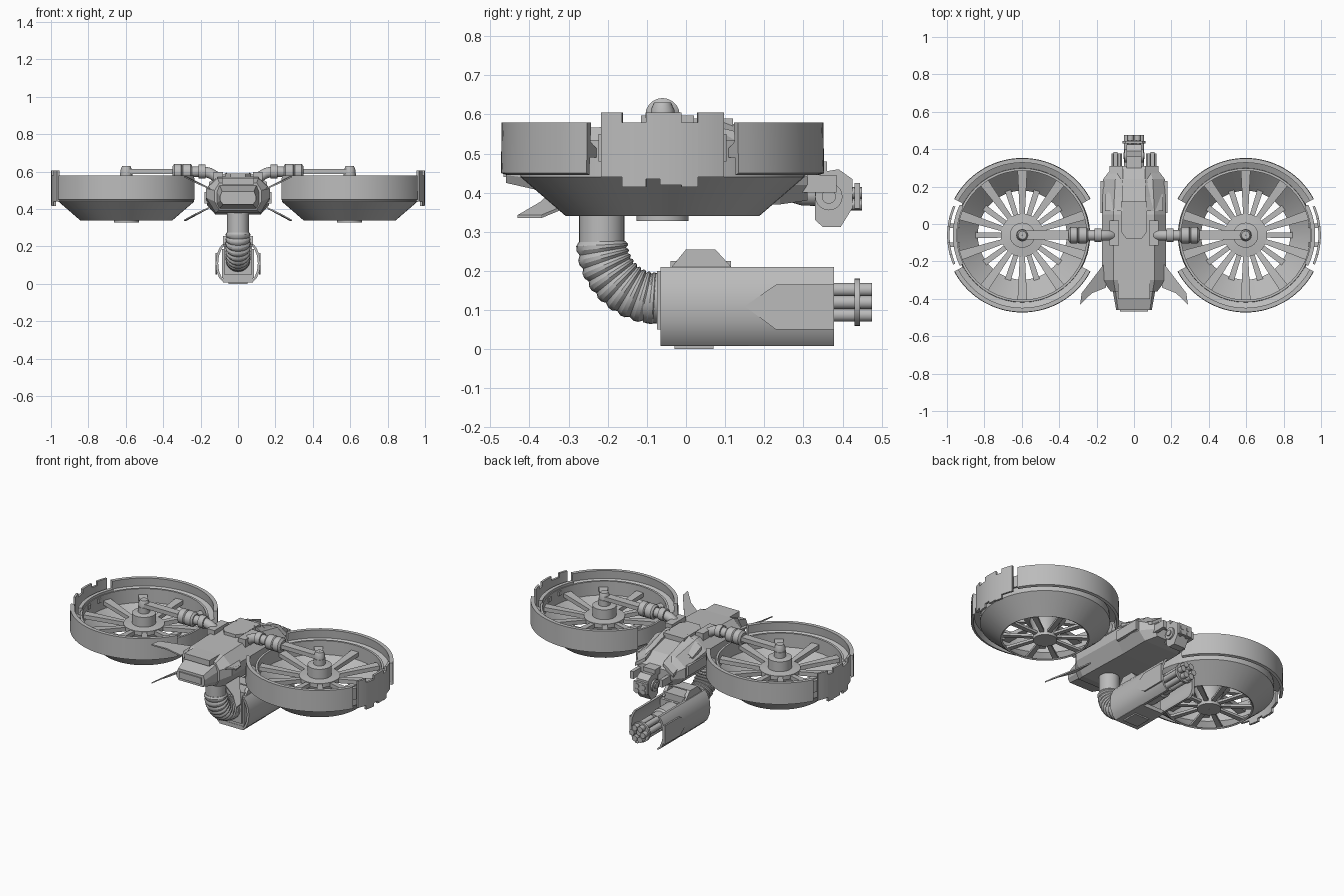
import bpy, bmesh
from math import sin, cos, pi, radians
from mathutils import Vector

old = bpy.data.objects.get("Cube")
if old:
    bpy.data.objects.remove(old)


def material(name, value):
    m = bpy.data.materials.new(name)
    m.use_nodes = True
    col = (value, value, value, 1)
    m.diffuse_color = col
    m.node_tree.nodes["Principled BSDF"].inputs["Base Color"].default_value = col
    return m


GREY = material("hull grey", 0.5)


def finish(name, bm, smooth=True):
    bmesh.ops.recalc_face_normals(bm, faces=bm.faces)
    me = bpy.data.meshes.new(name)
    bm.to_mesh(me)
    bm.free()
    ob = bpy.data.objects.new(name, me)
    bpy.context.collection.objects.link(ob)
    me.materials.append(GREY)
    if smooth:
        bpy.ops.object.select_all(action="DESELECT")
        ob.select_set(True)
        bpy.context.view_layer.objects.active = ob
        bpy.ops.object.shade_smooth_by_angle(angle=radians(30))
    return ob


def loft(name, rings, closed=False, smooth=True):
    """Skin a list of equal closed rings; cap the ends unless closed."""
    bm = bmesh.new()
    vs = [[bm.verts.new(p) for p in r] for r in rings]
    n = len(vs[0])
    for i in range(len(vs) if closed else len(vs) - 1):
        a, b = vs[i], vs[(i + 1) % len(vs)]
        for j in range(n):
            bm.faces.new((a[j], a[(j + 1) % n], b[(j + 1) % n], b[j]))
    if not closed:
        bm.faces.new(vs[0])
        bm.faces.new(vs[-1])
    return finish(name, bm, smooth)


def sweep(name, profile, centre, start=0, end=360, segs=48):
    """Turn an (r, z) profile about a vertical axis, fully or in part."""
    full = end - start >= 360
    rings = []
    for i in range(segs if full else segs + 1):
        a = radians(start + (end - start) * i / segs)
        rings.append([(centre[0] + r * cos(a), centre[1] + r * sin(a), z) for r, z in profile])
    return loft(name, rings, full)


def tube(name, points, radii, segs=20):
    """Round tube through points with a radius at each point."""
    pts = [Vector(p) for p in points]
    rings = []
    for i, p in enumerate(pts):
        d = (pts[min(i + 1, len(pts) - 1)] - pts[max(i - 1, 0)]).normalized()
        u = Vector((1, 0, 0)) if abs(d.x) < 0.01 else Vector((0, 1, 0))
        v = d.cross(u)
        rings.append([p + radii[i] * (u * cos(t) + v * sin(t))
                      for t in (2 * pi * k / segs for k in range(segs))])
    return loft(name, rings)


def prism(name, points, offset):
    """Extrude a polygon along an offset."""
    o = Vector(offset)
    return loft(name, [[Vector(p) for p in points], [Vector(p) + o for p in points]], smooth=False)


def box(name, x0, x1, y0, y1, z0, z1):
    return prism(name, [(x0, y0, z0), (x1, y0, z0), (x1, y1, z0), (x0, y1, z0)], (0, 0, z1 - z0))


def hull(name, sections):
    """Eight-sided hull: y, top half width, top z, side half width, high z, low z, bottom half width, bottom z."""
    rings = []
    for y, ht, zt, hm, zh, zl, hb, zb in sections:
        half = [(ht, zt), (hm, zh), (hm, zl), (hb, zb)]
        rings.append([(x, y, z) for x, z in half] + [(-x, y, z) for x, z in reversed(half)])
    return loft(name, rings, smooth=False)


# Fuselage and nose
hull("fuselage", [(-.36, .10, .54, .125, .50, .44, .10, .395), (-.30, .11, .565, .17, .51, .46, .12, .38),
                  (.05, .11, .575, .17, .51, .45, .12, .37), (.24, .10, .53, .165, .48, .42, .12, .37),
                  (.31, .08, .47, .11, .45, .42, .09, .38)])
hull("nose", [(-.46, .085, .495, .095, .47, .445, .08, .425), (-.35, .10, .53, .115, .49, .43, .10, .40)])
box("nose_window", -.075, .075, -.467, -.458, .44, .48)
box("nose_roof", -.085, .085, -.40, -.30, .53, .565)
prism("spine_fairing", [(-.07, .12, .56), (-.07, -.04, .56), (-.04, -.08, .56), (.04, -.08, .56),
                        (.07, -.04, .56), (.07, .12, .56)], (0, 0, .03))

# Rotors, arms, fins and rear armour on both sides
YC = -.06
for s, side in ((1, "left"), (-1, "right")):
    c = (s * .597, YC)
    sweep(side + "_duct", [(.345, .535), (.358, .535), (.363, .44), (.247, .34), (.238, .345), (.345, .45)], c)
    # Thin guard walls joined to the duct by an inner ledge
    shell = [(.388, .58), (.411, .58), (.413, .45), (.398, .445), (.395, .49), (.353, .49), (.353, .51), (.392, .53)]
    sweep(side + "_front_guard", shell, c, 208, 332, 30)
    sweep(side + "_rear_guard", shell, c, 28, 152, 30)

    # Notched outer plate, made from slices of an arc, with its bracket
    mid = 0 if s > 0 else 180
    for k, (a, b, z0, z1) in enumerate([(-23, -15, .44, .605), (-15, -6, .415, .58), (-6, -1, .435, .605),
                                        (-1, 7, .42, .605), (7, 13, .415, .58), (13, 23, .44, .605)]):
        lo, hi = (a, b) if s > 0 else (-b, -a)
        sweep(f"{side}_side_plate_{k}", [(.389, z0), (.402, z0), (.402, z1), (.389, z1)],
              c, mid + lo, mid + hi, 4)
    sweep(side + "_plate_bracket", [(.35, .48), (.372, .48), (.372, .55), (.35, .55)], c, mid - 26, mid + 26, 10)
    for y in (YC - .05, YC + .05):
        box(side + "_plate_strut", *sorted((s * .93, s * .99)), y - .012, y + .012, .50, .525)

    # Hub with a wide disc below its drum
    sweep(side + "_hub", [(.001, .328), (.067, .328), (.067, .40), (.085, .45), (.115, .46), (.115, .485),
                          (.067, .49), (.067, .55), (.033, .555), (.033, .59), (.001, .59)], c, segs=32)
    # Lower stator spokes alternate with deep upper spokes
    for k in range(20):
        a = radians(18 * k)
        u, v, o = Vector((cos(a), sin(a), 0)), Vector((-sin(a), cos(a), 0)), Vector((*c, 0))
        r0, r1, w0, w1, z0, z1, depth = ((.10, .352, .013, .026, .455, .475, .025) if k % 2
                                         else (.06, .25, .012, .016, .345, .345, .015))
        prism(f"{side}_spoke_{k}", [o + u * r + v * w + Vector((0, 0, z)) for r, w, z in
                                    ((r0, w0, z0), (r1, w1, z1), (r1, -w1, z1), (r0, -w0, z0))], (0, 0, depth))

    # Support arm running in to the fuselage
    sweep(side + "_arm_cap", [(.001, .585), (.03, .585), (.03, .612), (.022, .63), (.001, .63)], c, segs=20)
    box(side + "_arm", *sorted((s * .33, s * .6)), YC - .024, YC + .024, .588, .613)
    tube(side + "_arm_joint", [(s * x, YC, .598) for x in (.245, .255, .295, .30, .305, .34, .35)],
         [.034, .044, .044, .038, .044, .044, .03])
    tube(side + "_arm_pipe", [(s * .25, YC, .598), (s * .19, YC, .602), (s * .15, YC, .592),
                              (s * .12, YC, .575), (s * .10, YC, .55)], [.028] * 5)
    tube(side + "_arm_collar", [(s * .175, YC, .60), (s * .21, YC, .60)], [.037] * 2)
    box(side + "_arm_mount", *sorted((s * .08, s * .13)), -.115, .02, .54, .597)

    # Crossed fins beside the nose
    for label, z0, z1 in (("upper", .505, .57), ("lower", .405, .335)):
        prism(f"{side}_{label}_fin", [(s * .15, -.20, z0), (s * .15, -.34, z0), (s * .225, -.37, (z0 + z1) / 2),
                                     (s * .288, -.43, z1), (s * .28, -.37, z1)], (0, 0, .008))

    # Overlapping rear armour and prongs
    for k in range(3):
        y = .07 + .075 * k
        z = .555 - .025 * k
        x = .155 - .012 * k
        prism(f"{side}_armour_{k}", [(s * .06, y, z + .02), (s * x, y, z - .03),
                                     (s * x, y + .09, z - .065), (s * .06, y + .09, z - .015)], (0, 0, .02))
    box(side + "_flank_plate", *sorted((s * .16, s * .178)), .06, .23, .43, .49)
    box(side + "_prong", *sorted((s * .088, s * .11)), .26, .385, .40, .445)

    # Curved cheek of the gun pod with a raised panel at the muzzle end
    arc = [(.078, .008), (.10, .03), (.116, .07), (.12, .11), (.116, .15), (.10, .19), (.085, .21)]
    outline = [(s * x, z) for x, z in arc] + [(s * (x - .014), z) for x, z in reversed(arc)]
    loft(side + "_pod_cheek", [[(x, y, z) for x, z in outline] for y in (-.065, .378)])
    prism(side + "_cheek_panel", [(s * .112, .15, .11), (s * .112, .23, .165), (s * .112, .378, .165),
                                  (s * .112, .378, .05), (s * .112, .23, .05)], (s * .009, 0, 0))
    # Carry handle rails
    prism(side + "_handle_rail", [(s * .06, -.045, .20), (s * .06, 0, .255), (s * .06, .075, .255),
                                  (s * .06, .125, .20)], (s * .02, 0, 0))

# Rear sensor turret
tube("turret_neck", [(0, .24, .42), (0, .30, .395), (0, .36, .40)], [.035, .028, .035])
prism("turret_body", [(-.04, .33, .33), (-.04, .35, .312), (-.04, .395, .312), (-.04, .425, .36),
                      (-.04, .425, .435), (-.04, .39, .46), (-.04, .33, .45)], (.08, 0, 0))
tube("turret_pivot", [(-.05, .365, .39), (.05, .365, .39)], [.035] * 2)
tube("turret_pivot_cap", [(-.057, .365, .39), (.057, .365, .39)], [.018] * 2)
for x in (-.022, .022):
    for z in (.37, .40):
        tube("turret_lens", [(x, .41, z), (x, .45, z)], [.015] * 2, 12)
box("turret_rail", -.045, .045, .43, .445, .36, .425)
box("turret_cover", -.04, .04, .20, .36, .44, .48)

# Neck and ribbed elbow
tube("neck", [(0, -.215, .40), (0, -.215, .26)], [.058] * 2, 28)
curve = []
for i in range(28):
    a = pi / 2 * i / 27
    curve.append((0, -.075 - .14 * cos(a), .275 - .145 * sin(a)))
tube("ribbed_elbow", curve, [.066 if i % 3 else .06 for i in range(28)], 24)
tube("elbow_flange", [(0, -.11, .13), (0, -.06, .13)], [.062, .066], 28)

# Gun pod core
box("pod_core", -.085, .085, -.063, .13, .03, .185)
box("pod_floor", -.08, .08, -.065, .16, .008, .032)
box("pod_belly_plate", -.05, .05, -.03, .07, .0, .012)
box("pod_back_plate", -.075, .075, -.074, -.06, .05, .20)
box("handle_base", -.07, .07, -.04, .115, .18, .225)
box("handle_bar", -.07, .07, .0, .075, .248, .255)
tube("gun_motor", [(0, y, .12) for y in (.12, .24, .25, .31)], [.065, .065, .055, .055], 24)

# Rotary barrels
for k in range(6):
    a = pi / 3 * k
    x, z = .037 * cos(a), .12 + .037 * sin(a)
    tube(f"barrel_{k}", [(x, .30, z), (x, .475, z)], [.0175] * 2, 14)
tube("barrel_axle", [(0, .30, .12), (0, .46, .12)], [.016] * 2, 14)
tube("barrel_clamp", [(0, .43, .12), (0, .445, .12)], [.061] * 2, 24)
